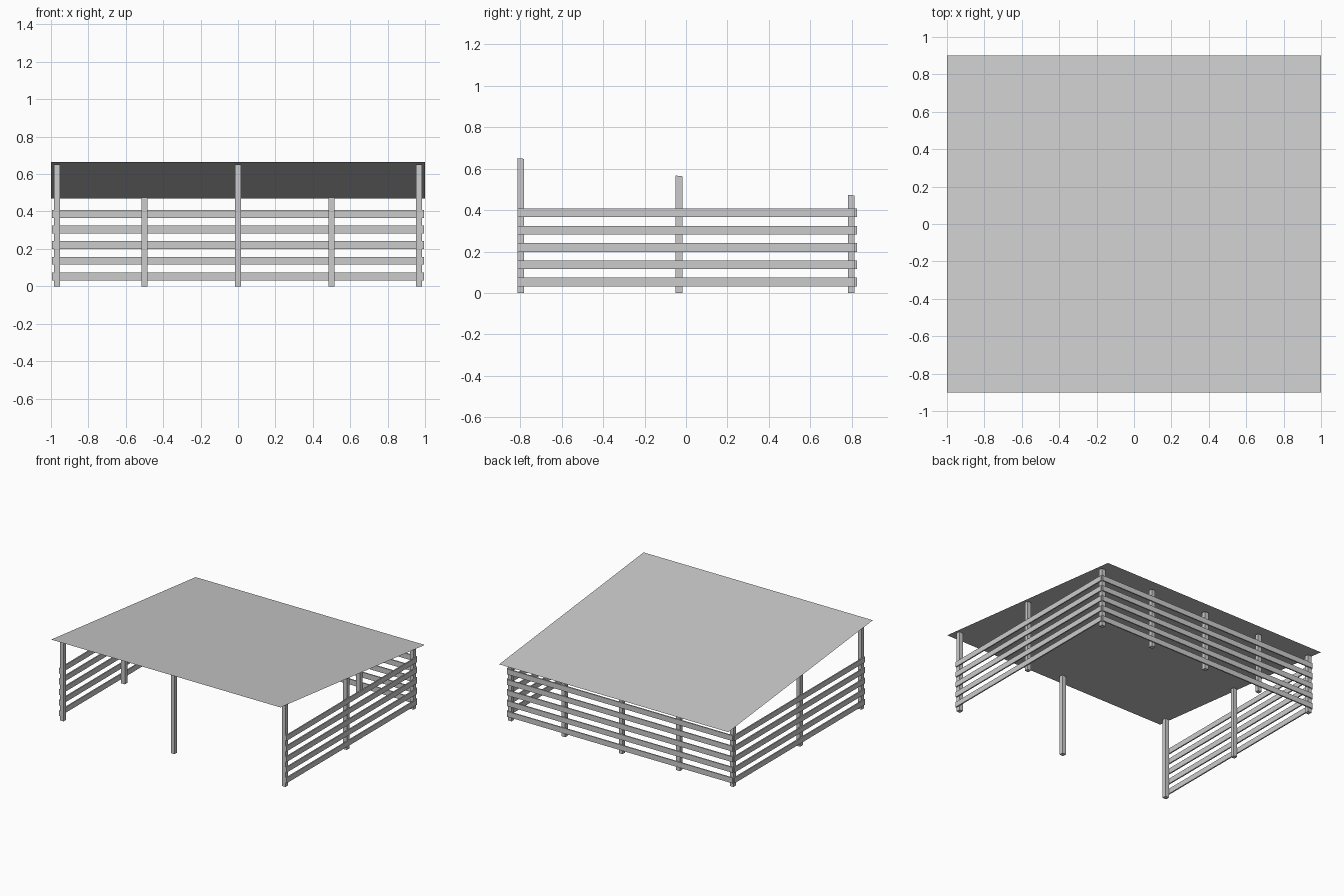
import bpy, bmesh

if "Cube" in bpy.data.objects:
    bpy.data.objects.remove(bpy.data.objects["Cube"])

ROOF_FRONT, ROOF_BACK = 0.665, 0.47
SLOPE = (ROOF_BACK - ROOF_FRONT) / 1.8


def box(name, lo, hi, slope=0.0):
    """Box from corner lo to corner hi; the top can tilt along y."""
    bm = bmesh.new()
    bmesh.ops.create_cube(bm, size=1)
    mid_y = (lo[1] + hi[1]) / 2
    for v in bm.verts:
        top = v.co.z > 0
        v.co = [lo[i] if v.co[i] < 0 else hi[i] for i in range(3)]
        if top:
            v.co.z += slope * (v.co.y - mid_y)
    return finish(name, bm)


def finish(name, bm):
    mesh = bpy.data.meshes.new(name)
    bm.to_mesh(mesh)
    bm.free()
    obj = bpy.data.objects.new(name, mesh)
    bpy.context.collection.objects.link(obj)
    return obj


def post(name, x, y, height):
    h = 0.016
    box(name, (x - h, y - h, 0), (x + h, y + h, height), SLOPE)


# Sloping sheet roof
bm = bmesh.new()
corners = [(-1, -0.9, ROOF_FRONT), (1, -0.9, ROOF_FRONT),
           (1, 0.9, ROOF_BACK), (-1, 0.9, ROOF_BACK)]
bm.faces.new([bm.verts.new(c) for c in corners])
finish("roof", bm)

# Posts: open front, middle of the sides, closed back
for x in (-0.968, 0, 0.968):
    post("front_post", x, -0.798, 0.649)
for x in (-0.968, 0.968):
    post("side_post", x, -0.034, 0.565)
for x in (-0.968, -0.5, 0, 0.5, 0.968):
    post("back_post", x, 0.798, 0.472)

# Rails on the outside of the posts
for i in range(5):
    z0 = 0.032 + i * 0.0835
    z1 = z0 + 0.042
    box("back_rail", (-0.984, 0.814, z0), (0.984, 0.824, z1))
    for s in (-1, 1):
        xa, xb = sorted((s * 0.984, s * 0.994))
        box("side_rail", (xa, -0.814, z0), (xb, 0.814, z1))
